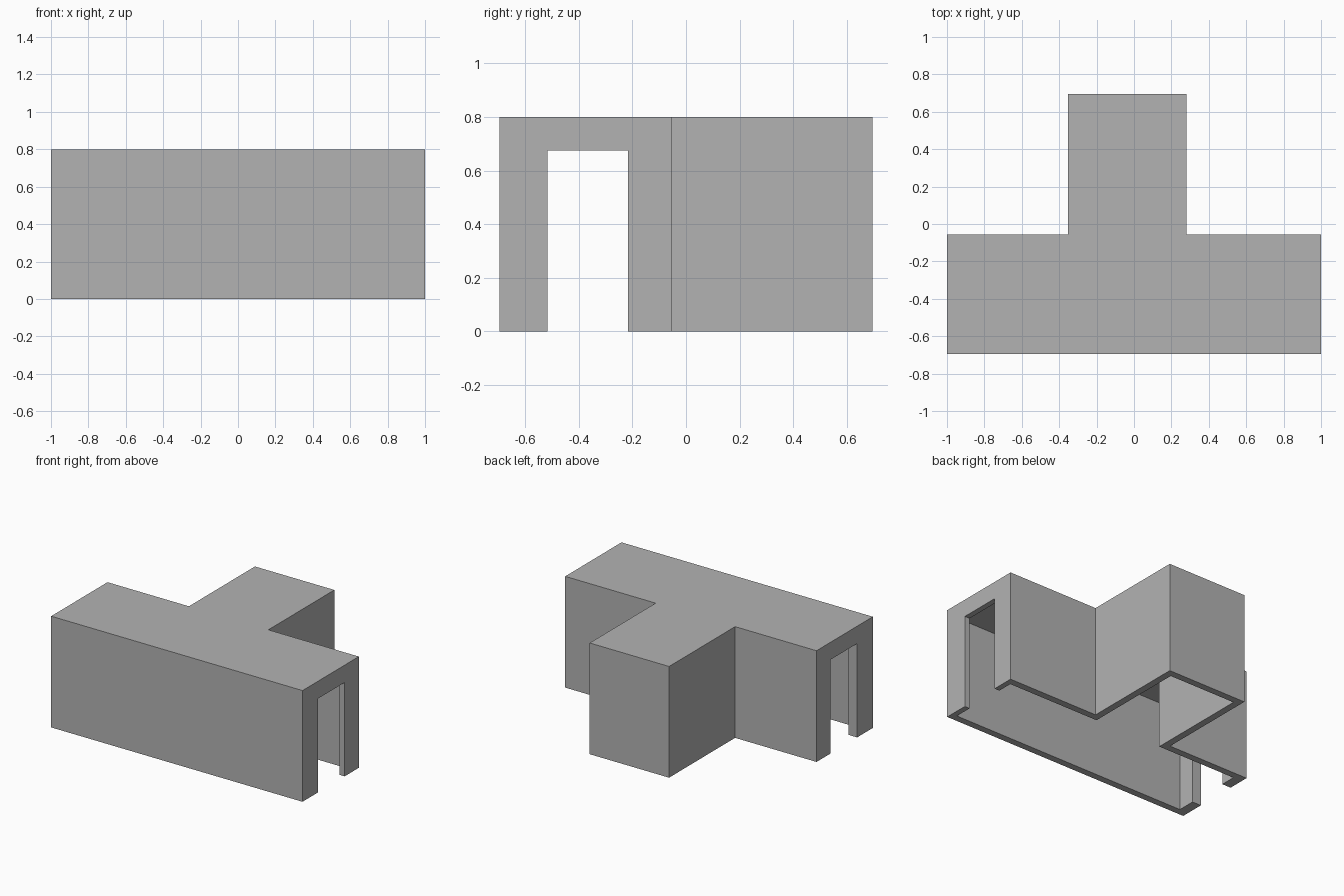
import bpy
import bmesh

default = bpy.data.objects.get("Cube")
if default:
    bpy.data.objects.remove(default, do_unlink=True)

HEIGHT, CEILING = 0.80, 0.735
WALL = 0.05

# Plain grey for the whole shell
grey = bpy.data.materials.new("plain_grey")
grey.use_nodes = True
colour = (0.45, 0.45, 0.45, 1)
grey.diffuse_color = colour
grey.node_tree.nodes["Principled BSDF"].inputs["Base Color"].default_value = colour


def prism(name, outline, bottom, top):
    """Extrude a flat outline upward into a solid."""
    bm = bmesh.new()
    base = bm.faces.new([bm.verts.new((x, y, bottom)) for x, y in outline])
    made = bmesh.ops.extrude_face_region(bm, geom=[base])["geom"]
    moved = [v for v in made if isinstance(v, bmesh.types.BMVert)]
    bmesh.ops.translate(bm, verts=moved, vec=(0, 0, top - bottom))
    bmesh.ops.recalc_face_normals(bm, faces=bm.faces)
    mesh = bpy.data.meshes.new(name)
    bm.to_mesh(mesh)
    bm.free()
    mesh.materials.append(grey)
    obj = bpy.data.objects.new(name, mesh)
    bpy.context.collection.objects.link(obj)
    return obj


def tee(x0, x1, stem0, stem1, front, shoulder, back):
    """T outline: a long bar at the front and a stem running back."""
    return [(x0, front), (x1, front), (x1, shoulder), (stem1, shoulder),
            (stem1, back), (stem0, back), (stem0, shoulder), (x0, shoulder)]


def carve(target, cutter):
    cutter.hide_render = True
    mod = target.modifiers.new("carve", 'BOOLEAN')
    mod.operation = 'DIFFERENCE'
    mod.solver = 'EXACT'
    mod.object = cutter
    bpy.context.view_layer.objects.active = target
    bpy.ops.object.modifier_apply(modifier=mod.name)
    bpy.data.objects.remove(cutter, do_unlink=True)


# Outer body with roof
shell = prism("tee_shell", tee(-1, 1, -0.352, 0.28, -0.695, -0.055, 0.695), 0, HEIGHT)

# Hollow interior, open at the bottom, with slightly different end walls
carve(shell, prism("interior_cutter",
                   tee(-0.93, 0.96, -0.352 + WALL, 0.28 - WALL,
                       -0.695 + WALL, -0.055 - WALL, 0.695 - WALL), -0.1, CEILING))

# Doorways through both ends of the bar
carve(shell, prism("doorway_cutter",
                   [(-1.1, -0.517), (1.1, -0.517), (1.1, -0.216), (-1.1, -0.216)],
                   -0.1, 0.675))
